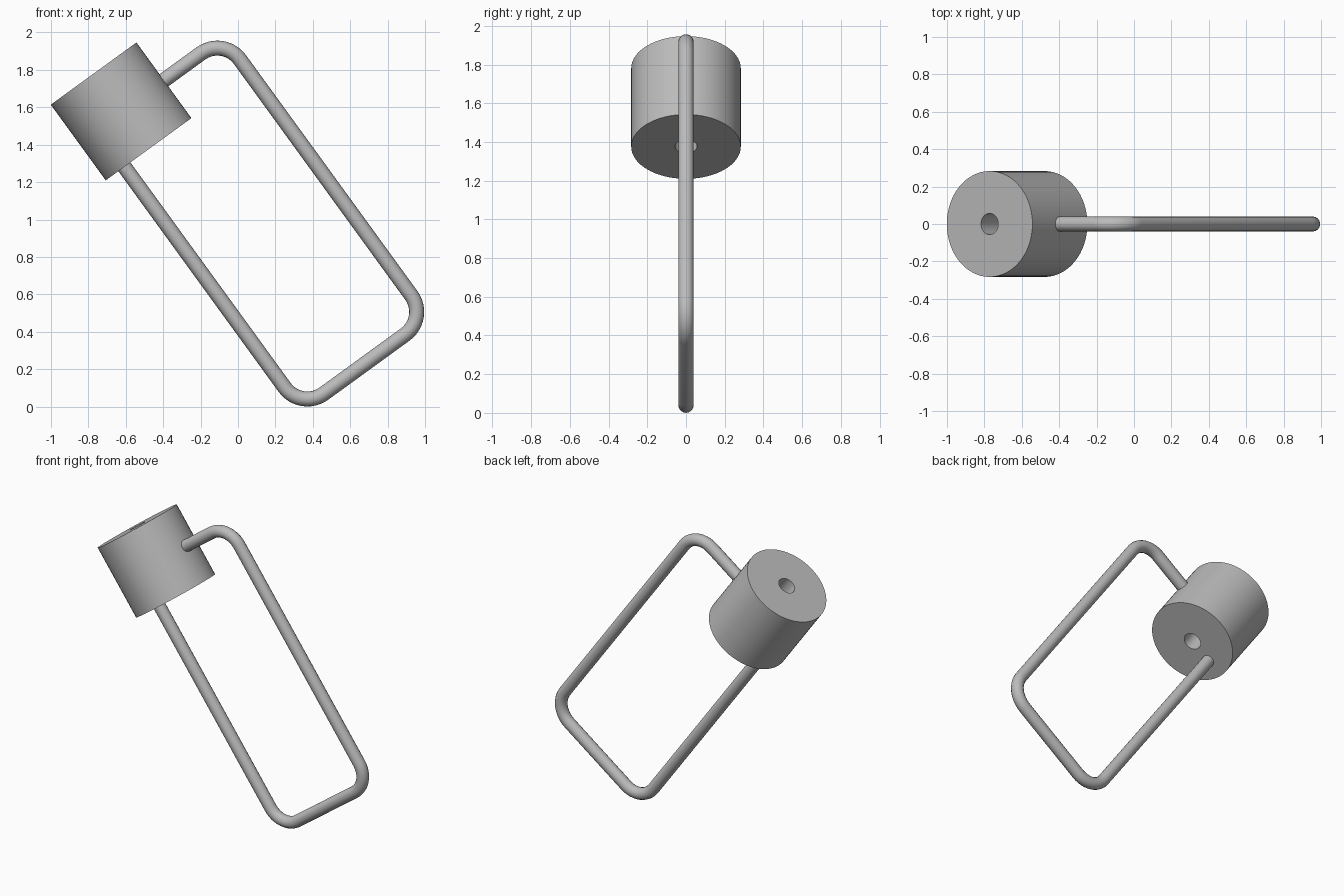
import bpy, bmesh, math
from mathutils import Vector

if "Cube" in bpy.data.objects:
    bpy.data.objects.remove(bpy.data.objects["Cube"], do_unlink=True)

CENTRE = Vector((-0.625, 0, 1.578))   # middle of the cylinder body
TILT = math.radians(-36)              # whole lock leans to the side

grey = bpy.data.materials.new("grey metal")
grey.use_nodes = True
grey.diffuse_color = (0.5, 0.5, 0.5, 1)
grey.node_tree.nodes["Principled BSDF"].inputs["Base Color"].default_value = (0.5, 0.5, 0.5, 1)


def place(obj):
    """Tilt a part into position, colour it and smooth its round faces."""
    obj.location = CENTRE
    obj.rotation_euler = (0, TILT, 0)
    obj.data.materials.clear()
    obj.data.materials.append(grey)
    bpy.ops.object.select_all(action='DESELECT')
    obj.select_set(True)
    bpy.context.view_layer.objects.active = obj
    bpy.ops.object.shade_smooth_by_angle(angle=math.radians(35))


def lathe(name, profile, steps):
    """Spin a closed (radius, height) profile around z."""
    bm = bmesh.new()
    verts = [bm.verts.new((r, 0, z)) for r, z in profile]
    edges = [bm.edges.new((v, verts[(i + 1) % len(verts)])) for i, v in enumerate(verts)]
    bmesh.ops.spin(bm, geom=verts + edges, cent=(0, 0, 0), axis=(0, 0, 1),
                   angle=math.tau, steps=steps, use_merge=True)
    bmesh.ops.remove_doubles(bm, verts=bm.verts[:], dist=1e-5)
    bmesh.ops.recalc_face_normals(bm, faces=bm.faces[:])
    mesh = bpy.data.meshes.new(name)
    bm.to_mesh(mesh)
    bm.free()
    obj = bpy.data.objects.new(name, mesh)
    bpy.context.collection.objects.link(obj)
    return obj


def rounded_path(points, radius, steps=12):
    """Replace each inner right-angle corner of a path with an arc."""
    pts = [Vector(p) for p in points]
    path = [pts[0]]
    for before, corner, after in zip(pts, pts[1:], pts[2:]):
        d0 = (before - corner).normalized()
        d1 = (after - corner).normalized()
        middle = corner + (d0 + d1) * radius
        for i in range(steps + 1):
            t = math.pi / 2 * i / steps
            path.append(middle - (d1 * math.cos(t) + d0 * math.sin(t)) * radius)
    return path + [pts[-1]]


# Drum-shaped body with a hole along its axis
body = lathe("cylinder_body", [(0.057, -0.25), (0.283, -0.25), (0.283, 0.25), (0.057, 0.25)], 64)
place(body)

# Bent rod: leaves the side of the body and returns through its lower face
path = rounded_path([(0.2, 0, 0), (0.677, 0, 0), (0.677, 0, -1.858),
                     (-0.16, 0, -1.858), (-0.16, 0, -0.15)], 0.15)
curve = bpy.data.curves.new("bent_rod", 'CURVE')
curve.dimensions = '3D'
curve.bevel_depth = 0.04
curve.bevel_resolution = 6
curve.use_fill_caps = True
spline = curve.splines.new('POLY')
spline.points.add(len(path) - 1)
for point, co in zip(spline.points, path):
    point.co = (*co, 1)
rod = bpy.data.objects.new("bent_rod", curve)
bpy.context.collection.objects.link(rod)
bpy.ops.object.select_all(action='DESELECT')
rod.select_set(True)
bpy.context.view_layer.objects.active = rod
bpy.ops.object.convert(target='MESH')
place(bpy.context.view_layer.objects.active)
